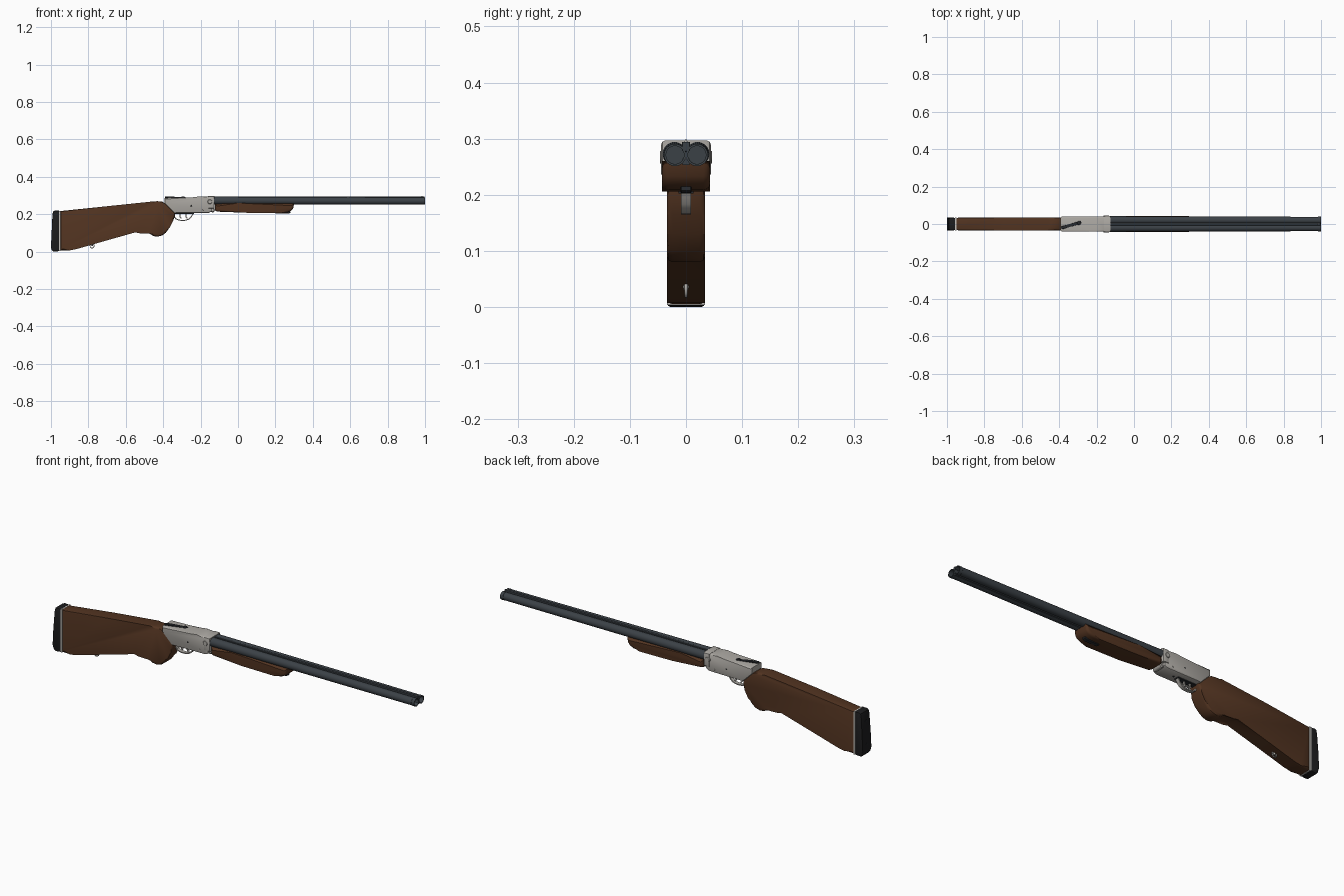
import bpy, bmesh, math
from mathutils import Vector, Matrix

if "Cube" in bpy.data.objects:
    bpy.data.objects.remove(bpy.data.objects["Cube"])


def material(name, r, g, b):
    m = bpy.data.materials.new(name)
    m.diffuse_color = (r, g, b, 1)
    m.use_nodes = True
    m.node_tree.nodes["Principled BSDF"].inputs["Base Color"].default_value = m.diffuse_color
    return m


WOOD = material("walnut wood", 0.085, 0.034, 0.015)
STEEL = material("bright steel", 0.43, 0.41, 0.38)
BLUED = material("blued steel", 0.044, 0.053, 0.062)
RUBBER = material("black rubber", 0.012, 0.012, 0.013)
DARK = material("dark metal", 0.022, 0.024, 0.028)
WHITE = material("pale spacer", 0.55, 0.53, 0.5)


def finish(name, bm, mat, angle=35):
    bmesh.ops.recalc_face_normals(bm, faces=bm.faces)
    me = bpy.data.meshes.new(name)
    bm.to_mesh(me)
    bm.free()
    me.materials.append(mat)
    ob = bpy.data.objects.new(name, me)
    bpy.context.collection.objects.link(ob)
    bpy.ops.object.select_all(action='DESELECT')
    ob.select_set(True)
    bpy.context.view_layer.objects.active = ob
    bpy.ops.object.shade_smooth_by_angle(angle=math.radians(angle))
    return ob


def prism(name, pts, half, mat, bevel=0.0, seg=2, cy=0.0):
    """Side profile (x, z) extruded across y, with its side rims bevelled."""
    bm = bmesh.new()
    a = [bm.verts.new((x, cy - half, z)) for x, z in pts]
    b = [bm.verts.new((x, cy + half, z)) for x, z in pts]
    bm.faces.new(a)
    bm.faces.new(b[::-1])
    n = len(pts)
    for i in range(n):
        j = (i + 1) % n
        bm.faces.new((a[i], a[j], b[j], b[i]))
    if bevel:
        rim = [e for e in bm.edges if abs(e.verts[0].co.y - e.verts[1].co.y) < 1e-6]
        bmesh.ops.bevel(bm, geom=rim, offset=bevel, segments=seg, profile=0.5,
                        affect='EDGES', clamp_overlap=True)
    return finish(name, bm, mat)


def strap(name, path, thick, half, mat):
    """Bent flat strip following a path in the x-z plane."""
    p = [Vector(q) for q in path]
    outer, inner = [], []
    for i, q in enumerate(p):
        t = (p[min(i + 1, len(p) - 1)] - p[max(i - 1, 0)]).normalized()
        nrm = Vector((-t.y, t.x)) * thick / 2
        outer.append(tuple(q + nrm))
        inner.append(tuple(q - nrm))
    return prism(name, outer + inner[::-1], half, mat)


def lathe(name, rings, start, end, mat, sides=32):
    """Rings of (fraction along axis, radius) around the line start-end."""
    s, e = Vector(start), Vector(end)
    rot = (e - s).to_track_quat('Z', 'Y')
    bm = bmesh.new()
    loops = []
    for f, r in rings:
        c = s.lerp(e, f)
        loops.append([bm.verts.new(c + rot @ Vector((r * math.cos(k), r * math.sin(k), 0)))
                      for k in (2 * math.pi * i / sides for i in range(sides))])
    for u, v in zip(loops, loops[1:]):
        for i in range(sides):
            j = (i + 1) % sides
            bm.faces.new((u[i], u[j], v[j], v[i]))
    bm.faces.new(loops[0])
    bm.faces.new(loops[-1])
    return finish(name, bm, mat)


def disc(name, start, end, r, mat, sides=20):
    return lathe(name, [(0, r), (0.7, r), (1, r * 0.8)], start, end, mat, sides)


def box(name, x0, x1, half, z0, z1, mat, bevel=0.0):
    return prism(name, [(x0, z0), (x1, z0), (x1, z1), (x0, z1)], half, mat, bevel, 1)


# Wooden butt stock with pistol grip
prism("butt_stock", [
    (-0.95, 0.217), (-0.7, 0.243), (-0.46, 0.268), (-0.43, 0.27), (-0.405, 0.267), (-0.385, 0.256),
    (-0.335, 0.21), (-0.337, 0.19), (-0.347, 0.165), (-0.365, 0.13), (-0.385, 0.102),
    (-0.405, 0.087), (-0.43, 0.08), (-0.45, 0.083), (-0.475, 0.097), (-0.5, 0.107),
    (-0.525, 0.108), (-0.55, 0.103), (-0.72, 0.055), (-0.86, 0.015), (-0.9, 0.007), (-0.95, 0.005)],
    0.034, WOOD, 0.01)

# Pale spacer and rubber butt pad
box("butt_spacer", -0.957, -0.949, 0.0335, 0.004, 0.218, WHITE)
prism("butt_pad", [(-0.956, 0.003), (-0.956, 0.219), (-0.978, 0.22), (-0.988, 0.215), (-0.992, 0.2),
                   (-0.996, 0.11), (-1.0, 0.03), (-0.998, 0.012), (-0.99, 0.002), (-0.98, 0.0)],
      0.034, RUBBER, 0.007)
for i, (x, z) in enumerate([(-0.996, 0.055), (-0.9915, 0.17)]):
    disc(f"pad_screw_{i}", (x + 0.01, 0, z), (x - 0.003, 0, z), 0.006, DARK)

# Receiver with chamfered rims
prism("receiver", [(-0.392, 0.288), (-0.392, 0.258), (-0.34, 0.206), (-0.155, 0.208), (-0.138, 0.216),
                   (-0.138, 0.292), (-0.15, 0.296), (-0.2, 0.296), (-0.24, 0.291)],
      0.04, STEEL, 0.007)
prism("receiver_collar", [(-0.16, 0.23), (-0.126, 0.23), (-0.126, 0.297), (-0.16, 0.297)],
      0.0445, STEEL, 0.008, 2)
lathe("hinge_knuckle", [(0, 0.008), (0.08, 0.012), (0.92, 0.012), (1, 0.008)],
      (-0.136, -0.028, 0.222), (-0.136, 0.028, 0.222), STEEL)
for s, side in ((-1, "right"), (1, "left")):
    disc(f"hinge_pin_{side}", (-0.15, 0.035 * s, 0.267), (-0.15, 0.0465 * s, 0.267), 0.013, STEEL)
    disc(f"receiver_pin_{side}", (-0.25, 0.035 * s, 0.245), (-0.25, 0.041 * s, 0.245), 0.004, DARK)
    disc(f"collar_screw_{side}", (-0.185, 0.035 * s, 0.225), (-0.185, 0.0412 * s, 0.225), 0.004, STEEL)
disc("floor_screw", (-0.22, 0, 0.215), (-0.22, 0, 0.2055), 0.005, DARK)

# Angled top lever and its pivot
lever = prism("top_lever", [(-0.062, 0.289), (0.05, 0.288), (0.05, 0.292), (-0.02, 0.295), (-0.055, 0.297),
                            (-0.062, 0.295)], 0.008, DARK, 0.002, 1)
lever.matrix_world = Matrix.Translation((-0.33, -0.004, -0.001)) @ Matrix.Rotation(math.radians(16), 4, 'Z')
disc("lever_pivot", (-0.295, 0.005, 0.28), (-0.295, 0.005, 0.2945), 0.01, DARK)

# Trigger guard and two triggers
box("trigger_plate", -0.342, -0.235, 0.013, 0.2025, 0.21, DARK)
strap("trigger_guard", [(-0.342, 0.206), (-0.341, 0.19), (-0.333, 0.176), (-0.318, 0.169), (-0.3, 0.167),
                        (-0.28, 0.168), (-0.263, 0.174), (-0.251, 0.185), (-0.245, 0.196), (-0.238, 0.206)],
      0.005, 0.009, STEEL)
for i, x in enumerate((-0.307, -0.275)):
    strap(f"trigger_{i}", [(x, 0.208), (x - 0.004, 0.197), (x - 0.004, 0.187), (x + 0.003, 0.178)],
          0.006, 0.004, STEEL)

# Twin barrels with open bores and muzzle bands
for s, side in ((-1, "right"), (1, "left")):
    lathe(f"barrel_{side}", [(0, 0.0212), (0.985, 0.0188), (0.986, 0.0198), (1, 0.0198),
                             (1, 0.016), (0.9, 0.016)],
          (-0.13, 0.0205 * s, 0.273), (1.0, 0.0195 * s, 0.271), BLUED)

# Ribs joining the barrels, and front bead
box("top_rib", -0.128, 0.998, 0.007, 0.278, 0.2945, BLUED, 0.001)
box("bottom_rib", -0.128, 0.996, 0.006, 0.253, 0.265, BLUED)
lathe("front_bead", [(0, 0.003), (0.6, 0.003), (1, 0.0015)], (0.985, 0, 0.29), (0.985, 0, 0.299), STEEL, 12)

# Wooden fore-end, with rounded lower rims
prism("fore_end", [(-0.122, 0.255), (-0.122, 0.219), (-0.11, 0.214), (0.05, 0.208), (0.23, 0.206), (0.265, 0.209),
                   (0.285, 0.219), (0.296, 0.233), (0.3, 0.258), (0.0, 0.26)],
      0.043, WOOD, 0.012, 3)
prism("fore_end_latch", [(0.2, 0.203), (0.27, 0.203), (0.28, 0.208), (0.28, 0.215), (0.2, 0.215)],
      0.01, DARK, 0.002, 1)

# Sling loop under the stock
disc("sling_stud", (-0.78, 0, 0.045), (-0.78, 0, 0.03), 0.005, STEEL)
strap("sling_loop", [(-0.78 + 0.011 * math.sin(a), 0.032 + 0.013 * math.cos(a))
                     for a in (2 * math.pi * i / 20 for i in range(21))], 0.004, 0.003, STEEL)
